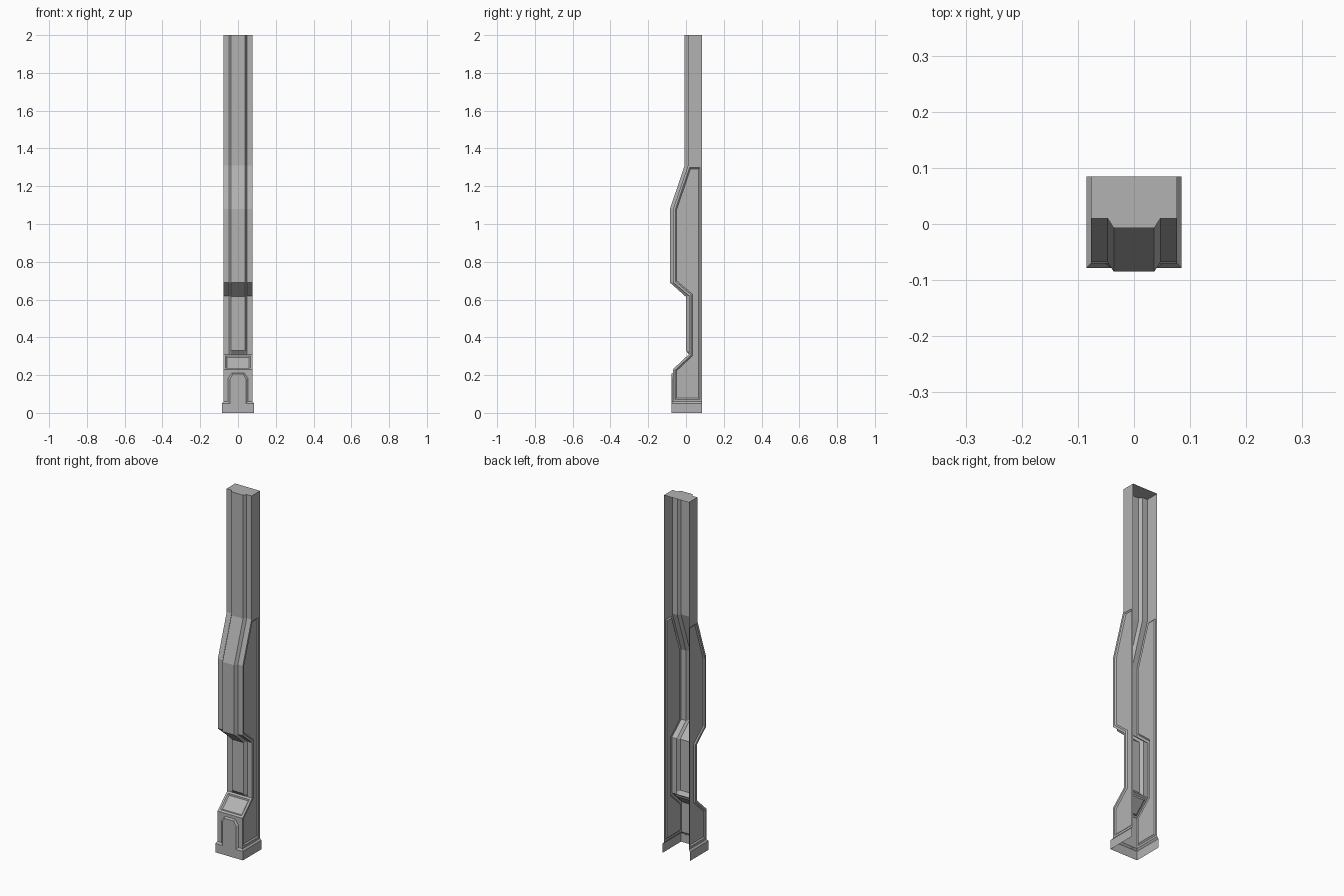
import bpy, bmesh

if "Cube" in bpy.data.objects:
    bpy.data.objects.remove(bpy.data.objects["Cube"])

BACK = 0.085
HW = 0.077
# side outline of the flanks as (y, z), top to bottom
FLANK = [(0.01, 2), (0.01, 1.31), (-0.068, 1.08), (-0.068, 0.69),
         (0.015, 0.62), (0.015, 0.31), (-0.07, 0.23), (-0.07, 0.06)]
# raised centre rib, matching the first six flank rows
RIB = [(-0.007, 2), (-0.007, 1.31), (-0.085, 1.08), (-0.085, 0.69),
       (-0.001, 0.615), (-0.001, 0.325)]

grey = bpy.data.materials.new("dark_grey")
grey.diffuse_color = (0.45, 0.45, 0.45, 1)
grey.use_nodes = True
grey.node_tree.nodes["Principled BSDF"].inputs["Base Color"].default_value = grey.diffuse_color


def finish(bm, name):
    me = bpy.data.meshes.new(name)
    bm.to_mesh(me)
    bm.free()
    me.materials.append(grey)
    ob = bpy.data.objects.new(name, me)
    bpy.context.collection.objects.link(ob)
    return ob


def face(bm, pts):
    return bm.faces.new([bm.verts.new(p) for p in pts])


def loft(bm, rows):
    vs = [[bm.verts.new(p) for p in r] for r in rows]
    for a, b in zip(vs, vs[1:]):
        for i in range(len(a) - 1):
            bm.faces.new((a[i], b[i], b[i + 1], a[i + 1]))


def recess(bm, f, border, bevel, depth):
    # flat border followed by a sloped step inward
    bmesh.ops.inset_region(bm, faces=[f], thickness=border,
                           use_boundary=True, use_even_offset=True)
    bmesh.ops.inset_region(bm, faces=[f], thickness=bevel, depth=-depth,
                           use_boundary=True, use_even_offset=True)


# pillar shell: ribbed front, lower block, side walls and top cap
bm = bmesh.new()
rows = []
for (fy, fz), (ry, rz) in zip(FLANK, RIB):
    rows.append([(-HW, fy, fz), (-0.047, fy, fz), (-0.036, ry, rz),
                 (0.036, ry, rz), (0.047, fy, fz), (HW, fy, fz)])
rows[5][1:5] = [(-0.047, 0.015, 0.325), (-0.036, -0.001, 0.33),
                (0.036, -0.001, 0.33), (0.047, 0.015, 0.325)]
y0, z0 = FLANK[5]
rows.append([(x, y0, z0) for x in (-HW, -0.047, -0.036, 0.036, 0.047, HW)])
loft(bm, rows)
face(bm, rows[0] + [(HW, BACK, 2), (-HW, BACK, 2)])

panels = []
for (ya, za), (yb, zb) in zip(FLANK[5:], FLANK[6:]):
    f = face(bm, [(-HW, ya, za), (-HW, yb, zb), (HW, yb, zb), (HW, ya, za)])
    if za > 0.3:
        panels.append((f, 0.011))
for s in (-1, 1):
    upper = [(s * HW, y, z) for y, z in FLANK[:2]] + [(s * HW, BACK, 1.31), (s * HW, BACK, 2)]
    lower = [(s * HW, y, z) for y, z in FLANK[1:]] + [(s * HW, BACK, 0.06), (s * HW, BACK, 1.31)]
    face(bm, upper[::s])
    panels.append((face(bm, lower[::s]), 0.012))
# make all faces point outward
bm.normal_update()
for f in bm.faces:
    n, c = f.normal, f.calc_center_median()
    wrong = n.x * c.x < 0 if abs(n.x) > 0.9 else (n.y > 0.01 or n.z < -0.99)
    if wrong:
        f.normal_flip()
bmesh.ops.remove_doubles(bm, verts=bm.verts, dist=1e-5)
bm.normal_update()
# sunken side panels and sloped front panel
for f, border in panels:
    recess(bm, f, border, 0.007, 0.006)
bmesh.ops.dissolve_degenerate(bm, edges=bm.edges, dist=1e-6)
finish(bm, "pillar_shell")

# base plinth with a chamfered top, open at the back
bm = bmesh.new()
loft(bm, [[(-w, BACK, z), (-w, y, z), (w, y, z), (w, BACK, z)]
          for w, y, z in ((HW, -0.07, 0.06), (0.085, -0.078, 0.05), (0.085, -0.078, 0))])
finish(bm, "base_plinth")

# raised arch on the front of the lower block
bm = bmesh.new()


def arch(w, zs, wt, zt, y):
    return [(-w, y, 0.05), (-w, y, zs), (-wt, y, zt),
            (wt, y, zt), (w, y, zs), (w, y, 0.05)]


outer = arch(0.052, 0.183, 0.033, 0.212, -0.07)
inner = arch(0.042, 0.18, 0.028, 0.205, -0.078)
loft(bm, [outer, inner])
face(bm, inner[::-1])
bmesh.ops.remove_doubles(bm, verts=bm.verts, dist=1e-5)
bmesh.ops.recalc_face_normals(bm, faces=bm.faces)
bm.normal_update()
if sum(f.normal.y for f in bm.faces) > 0:
    bmesh.ops.reverse_faces(bm, faces=bm.faces)
finish(bm, "front_arch")
